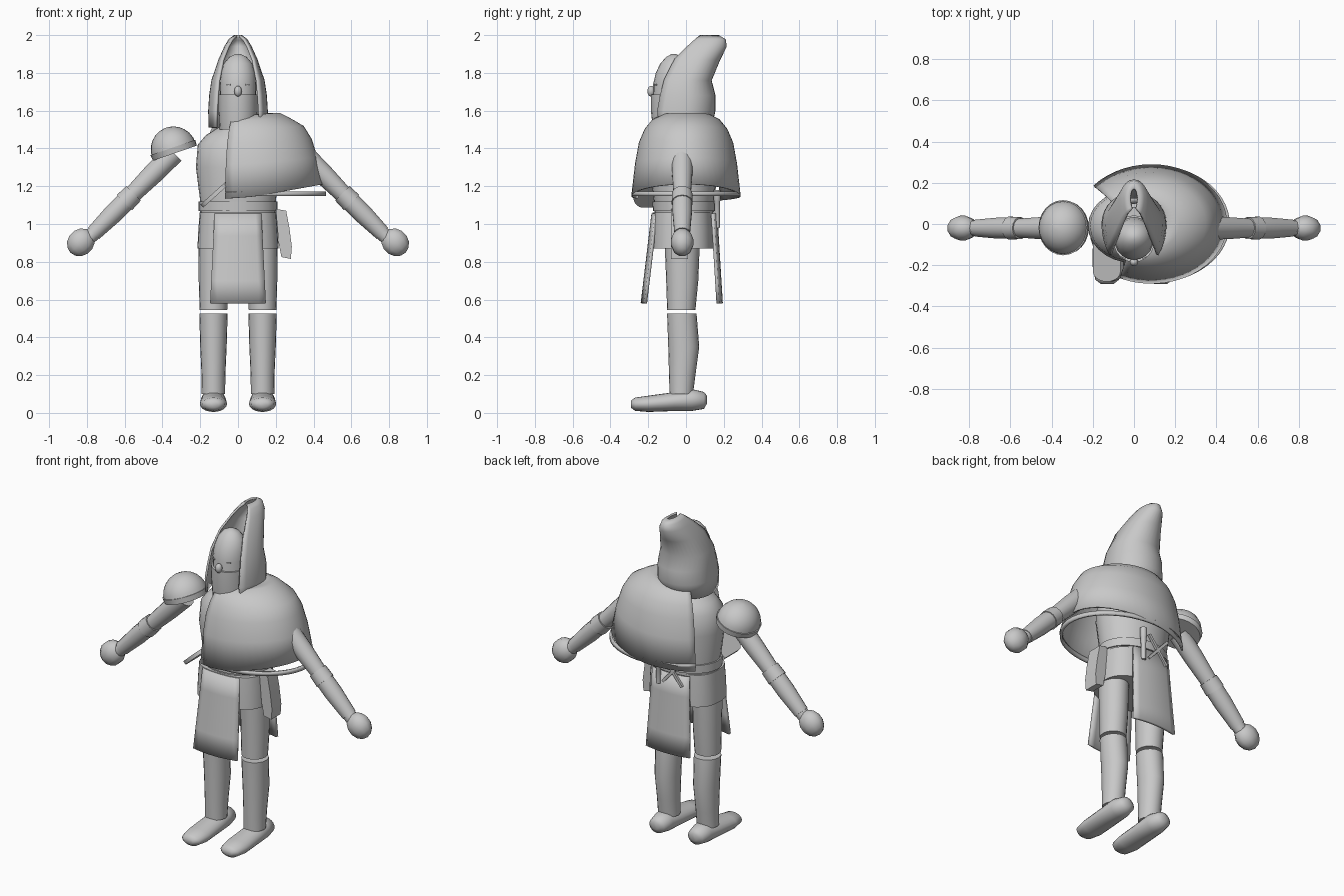
import bpy, bmesh
from math import sin, cos, pi, radians, acos, sqrt
from mathutils import Vector, Matrix

cube = bpy.data.objects.get("Cube")
if cube:
    bpy.data.objects.remove(cube, do_unlink=True)

grey = bpy.data.materials.new("plain_grey")
grey.use_nodes = True
grey.diffuse_color = (0.58, 0.58, 0.58, 1)
grey.node_tree.nodes["Principled BSDF"].inputs["Base Color"].default_value = grey.diffuse_color


def finish(name, bm, loc=(0, 0, 0), rot=(0, 0, 0), thick=0, angle=40):
    bmesh.ops.recalc_face_normals(bm, faces=bm.faces)
    mesh = bpy.data.meshes.new(name)
    bm.to_mesh(mesh)
    bm.free()
    mesh.materials.append(grey)
    ob = bpy.data.objects.new(name, mesh)
    bpy.context.collection.objects.link(ob)
    ob.location, ob.rotation_euler = loc, rot
    if thick:
        mod = ob.modifiers.new("thickness", "SOLIDIFY")
        mod.thickness, mod.offset = thick, 0
    bpy.ops.object.select_all(action="DESELECT")
    ob.select_set(True)
    bpy.context.view_layer.objects.active = ob
    bpy.ops.object.shade_smooth_by_angle(angle=radians(angle))
    return ob


def skin(name, rows, closed=True, cap=True, **kw):
    """Bridge rows of points into one surface."""
    bm = bmesh.new()
    vs = [[bm.verts.new(p) for p in row] for row in rows]
    n = len(rows[0])
    for a, b in zip(vs, vs[1:]):
        for i in range(n if closed else n - 1):
            j = (i + 1) % n
            bm.faces.new((a[i], a[j], b[j], b[i]))
    if closed and cap:
        bm.faces.new(vs[0])
        bm.faces.new(vs[-1])
    return finish(name, bm, **kw)


def loft(name, rings, n=20, power=1.0, **kw):
    """Rings are (x, y, z, radius x, radius y)."""
    def bend(v):
        return abs(v) ** power * (1 if v > 0 else -1)
    rows = [[(x + rx * bend(cos(2 * pi * i / n)), y + ry * bend(sin(2 * pi * i / n)), z)
             for i in range(n)] for x, y, z, rx, ry in rings]
    return skin(name, rows, **kw)


def tube(name, rings, **kw):
    """Rings are (distance, radius) along local z."""
    return loft(name, [(0, 0, z, r, r) for z, r in rings], n=14, **kw)


def ball(name, loc, size, u=16, v=10, **kw):
    bm = bmesh.new()
    bmesh.ops.create_uvsphere(bm, u_segments=u, v_segments=v, radius=1)
    bmesh.ops.scale(bm, vec=size, verts=bm.verts)
    return finish(name, bm, loc=loc, **kw)


def box(name, loc, size, rot=(0, 0, 0)):
    bm = bmesh.new()
    bmesh.ops.create_cube(bm, size=1, matrix=Matrix.Diagonal((*size, 1)))
    return finish(name, bm, loc=loc, rot=rot)


# Torso, belt and shorts
loft("torso", [(0, -.01, 1.03, .2, .155), (0, -.01, 1.12, .2, .16), (0, -.01, 1.3, .223, .18),
               (0, -.01, 1.42, .213, .17), (0, -.01, 1.47, .17, .14), (0, -.01, 1.52, .09, .09)], n=28)
loft("belt", [(0, -.01, 1.07, .208, .165), (0, -.01, 1.12, .208, .168)], n=28)
loft("shorts", [(0, -.02, .87, .215, .165), (0, -.02, .97, .21, .163), (0, -.02, 1.06, .203, .158)],
     n=28, power=.75)

# Legs, boots and feet
for s, side in ((1, "left"), (-1, "right")):
    x = .13 * s
    loft(side + "_thigh", [(x, -.025, .545, .073, .075), (x, -.02, .7, .078, .085),
                           (x, -.02, .95, .08, .095)])
    loft(side + "_boot_shaft", [(x, -.025, .1, .062, .062), (x, -.02, .2, .063, .07),
                                (x, -.012, .35, .07, .082), (x, -.022, .525, .075, .078)])
    loft(side + "_foot", [(x, .07, -.11, .02, .022), (x, .066, -.095, .05, .045),
                          (x, .068, -.03, .064, .058), (x, .06, .06, .069, .05),
                          (x, .048, .2, .072, .043), (x, .046, .27, .058, .035),
                          (x, .046, .292, .03, .018)], rot=(pi / 2, 0, 0), angle=60)

    # Arms, hanging outward at forty five degrees
    place = dict(loc=(.34 * s, -.02, 1.375), rot=(0, s * radians(135), 0))
    tube(side + "_arm", [(0, .057), (.15, .055), (.32, .046), (.68, .036)], **place)
    tube(side + "_bracer", [(.36, .052), (.45, .052), (.6, .042)], **place)
    tube(side + "_bracer_cuff", [(.3, .054), (.37, .057)], **place)
    ball(side + "_hand", (.832 * s, -.02, .903), (.073, .062, .078), u=10, v=7,
         rot=(0, s * radians(135), 0))

    # Eyes
    box(side + "_eye", (.05 * s, -.161, 1.738), (.022, .008, .007), (0, 0, .45 * s))

# Head, lower face mask and nose
loft("head", [(0, -.07, 1.55, .095, .1), (0, -.07, 1.74, .097, .104), (0, -.068, 1.8, .092, .092),
              (0, -.066, 1.85, .075, .07), (0, -.064, 1.885, .045, .04), (0, -.064, 1.9, .012, .012)])
loft("face_mask", [(0, -.07, 1.5, .098, .105), (0, -.072, 1.6, .103, .114), (0, -.072, 1.685, .103, .114)])
ball("nose", (0, -.185, 1.703), (.02, .02, .028))

# Pointed hood: height, widest half width, back y, opening y, opening half width
hood = []
for z, rx, back, edge, open_x in ((1.51, .15, .13, -.14, .115), (1.6, .152, .15, -.15, .112),
                                  (1.68, .147, .15, -.135, .107), (1.76, .135, .13, -.115, .1),
                                  (1.87, .098, .175, -.06, .078), (1.94, .066, .21, .01, .05),
                                  (1.975, .045, .205, .05, .03), (1.995, .018, .17, .075, .008)):
    mid = (edge + back) / 2
    start = -acos(open_x / rx)
    front_r = (mid - edge) / -sin(start)
    row = []
    for i in range(25):
        t = start + (pi - 2 * start) * i / 24
        row.append((rx * cos(t), mid + sin(t) * (front_r if sin(t) < 0 else back - mid), z))
    hood.append(row)
skin("hood", hood, closed=False, thick=.012, angle=60)

# One-sided shoulder cape, open over the right arm
A, B = radians(-115), radians(140)


def arc(n=36):
    return [A + (B - A) * i / n for i in range(n + 1)]


cape = []
for cx, rx, ry, z, lift in ((.01, .11, .1, 1.56, .02), (.05, .17, .13, 1.572, .012),
                            (.06, .225, .175, 1.55, .0), (.07, .275, .215, 1.5, .015),
                            (.075, .31, .245, 1.43, .02), (.08, .338, .265, 1.32, .03),
                            (.085, .363, .285, 1.145, .065)):
    cape.append([(cx + rx * cos(t), ry * sin(t), z + lift * cos(t) * (1 if cos(t) > 0 else .4))
                 for t in arc()])
skin("cape", cape, closed=False, thick=.01, angle=60)

# Loose band under the cape hem
skin("hem_band", [[(.09 + .368 * cos(t), .28 * sin(t), z) for t in arc()] for z in (1.147, 1.171)],
     closed=False, thick=.014)

# Front and back tabard panels
for name, s, top_y, low_y in (("front_tabard", -1, .175, .232), ("back_tabard", 1, .158, .187)):
    rows = []
    for k in range(5):
        f = k / 4
        half = .122 + .024 * f
        rows.append([(half * u / 4, s * (top_y + (low_y - top_y) * f - .018 * (u / 4) ** 2),
                      1.055 - .475 * f) for u in range(-4, 5)])
    skin(name, rows, closed=False, thick=.016)

# Domed right shoulder guard with a rim
tilt = dict(loc=(-.34, -.018, 1.392), rot=(0, radians(-19), 0))
dome = [(0, 0, .125 * sin(a), .122 * cos(a), .13 * cos(a)) for a in (0, .25, .5, .75, 1, 1.25, 1.5)]
loft("shoulder_guard", dome, n=24, angle=60, **tilt)
loft("shoulder_guard_rim", [(0, 0, -.018, .122, .13), (0, 0, .014, .126, .134)], n=24, **tilt)

# Hip pouch, cut from a profile and given depth
pouch = ((.2, 1.08), (.255, 1.07), (.272, .98), (.285, .88), (.28, .815), (.23, .825), (.215, .9))
skin("hip_pouch", [[(x, y, z) for x, z in pouch] for y in (-.08, .01)])

# Loose flap at the right of the waist, rounded toward the front
flap = [(.09 * cos(t), -.05 * sin(t) - .05) for t in [pi * i / 10 for i in range(11)]]
flap += [(-.09, .09), (.09, .09)]
skin("waist_flap", [[(x, y, z) for x, y in flap] for z in (-.011, .011)],
     loc=(-.125, -.18, 1.155), rot=(0, radians(-42), 0))

# Crossed rods and a short handle at the back of the belt
for name, turn in (("back_rod_a", 48), ("back_rod_b", -52)):
    box(name, (-.03, .168, 1.075), (.2, .014, .016), (0, radians(turn), 0))
tube("back_handle", [(0, .014), (.14, .016), (.145, .019), (.2, .019)], loc=(.07, .165, .98))
